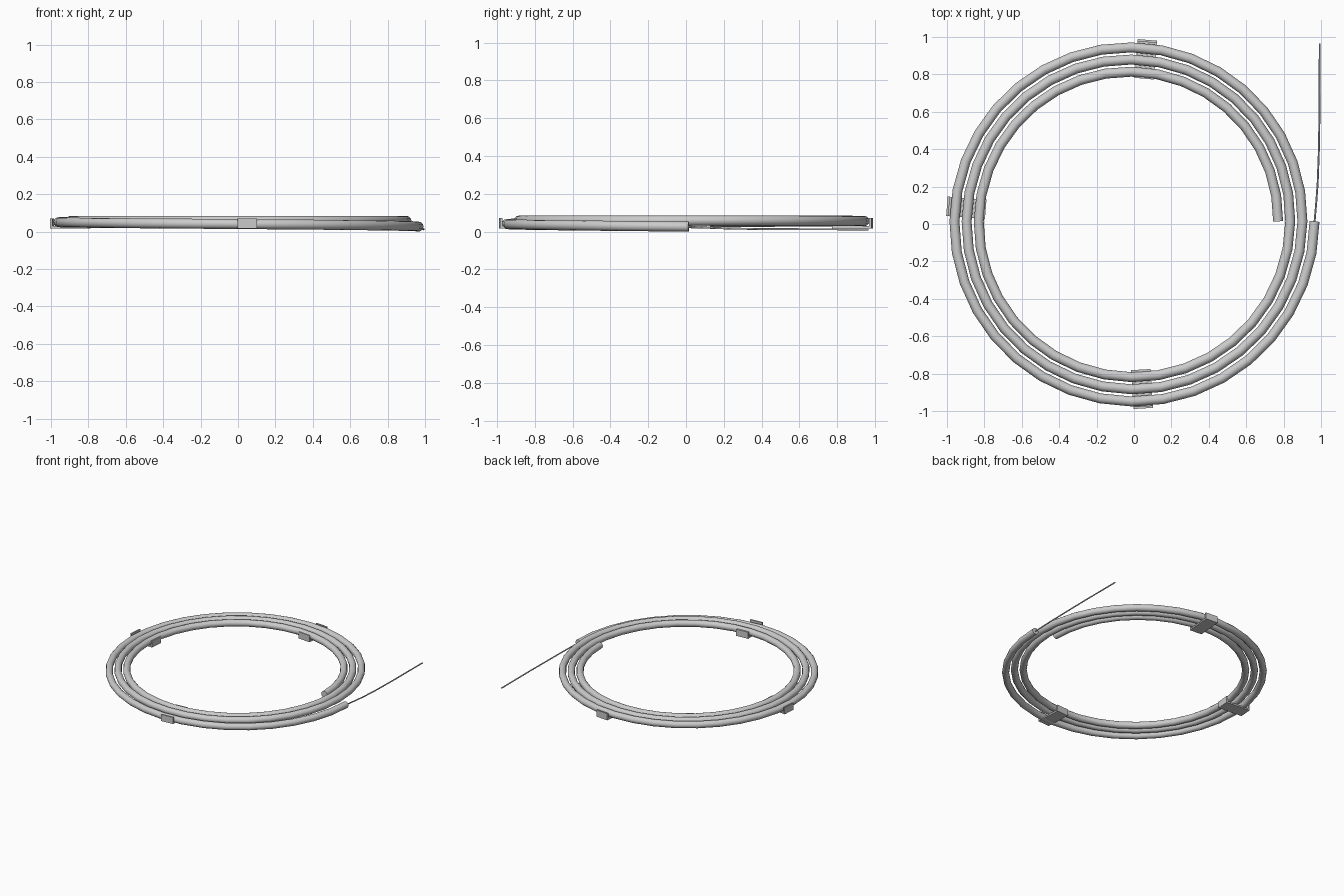
import bpy, bmesh
from math import pi, sin, cos
from mathutils import Matrix, Vector

if "Cube" in bpy.data.objects:
    bpy.data.objects.remove(bpy.data.objects["Cube"])

CX, CY = -0.0135, 0.014      # centre of the coil
R0, PITCH, TURNS, STEPS = 0.979, 0.065, 3, 36


def tube(name, points, radius, res):
    cu = bpy.data.curves.new(name, 'CURVE')
    cu.dimensions = '3D'
    cu.twist_mode = 'Z_UP'
    cu.bevel_depth = radius
    cu.bevel_resolution = res
    cu.use_fill_caps = True
    sp = cu.splines.new('POLY')
    sp.points.add(len(points) - 1)
    for p, co in zip(sp.points, points):
        p.co = (*co, 1)
    ob = bpy.data.objects.new(name, cu)
    bpy.context.collection.objects.link(ob)
    bpy.ops.object.select_all(action='DESELECT')
    ob.select_set(True)
    bpy.context.view_layer.objects.active = ob
    bpy.ops.object.convert(target='MESH')
    bpy.ops.object.shade_smooth_by_angle(angle=pi / 4)
    return bpy.context.object


def clip(name, turn, r):
    # U-shaped bracket: extruded profile in the radial / vertical plane
    h, t, z0, z1 = 0.104, 0.012, 0.017, 0.071
    prof = [(-h, z0), (h, z0), (h, z1), (h - t, z1),
            (h - t, z0 + t), (t - h, z0 + t), (t - h, z1), (-h, z1)]
    bm = bmesh.new()
    face = bm.faces.new([bm.verts.new((r + x, 0.052, z)) for x, z in prof])
    ext = bmesh.ops.extrude_face_region(bm, geom=[face])
    bmesh.ops.translate(bm, vec=(0, -0.104, 0),
                        verts=[v for v in ext['geom'] if isinstance(v, bmesh.types.BMVert)])
    bmesh.ops.recalc_face_normals(bm, faces=bm.faces)
    bm.transform(Matrix.Translation((CX, CY, 0)) @ Matrix.Rotation(-2 * pi * turn, 4, 'Z'))
    me = bpy.data.meshes.new(name)
    bm.to_mesh(me)
    bm.free()
    bpy.context.collection.objects.link(bpy.data.objects.new(name, me))


# Coiled hose: flat clockwise spiral whose outer turn dips to the ground
path = []
for i in range(TURNS * STEPS + 1):
    t = i / STEPS
    r, a = R0 - PITCH * t, -2 * pi * t
    z = 0.0265 + 0.0315 * (1 - max(0, 1 - t) ** 2)
    path.append((CX + r * cos(a), CY + r * sin(a), z))
tube("coiled_hose", path, 0.0265, 4)

# Thin wire leaving the outer end
tube("wire", [(0.964, -0.03, 0.026), (0.966, 0.02, 0.025), (0.974, 0.11, 0.021),
              (0.982, 0.22, 0.017), (0.988, 0.38, 0.014), (0.992, 0.6, 0.013),
              (0.993, 0.965, 0.012)], 0.005, 2)

# Three brackets holding the strands
clip("front_clip", 0.24, 0.898)
clip("left_clip", 0.513, 0.886)
clip("back_clip", 0.764, 0.870)
